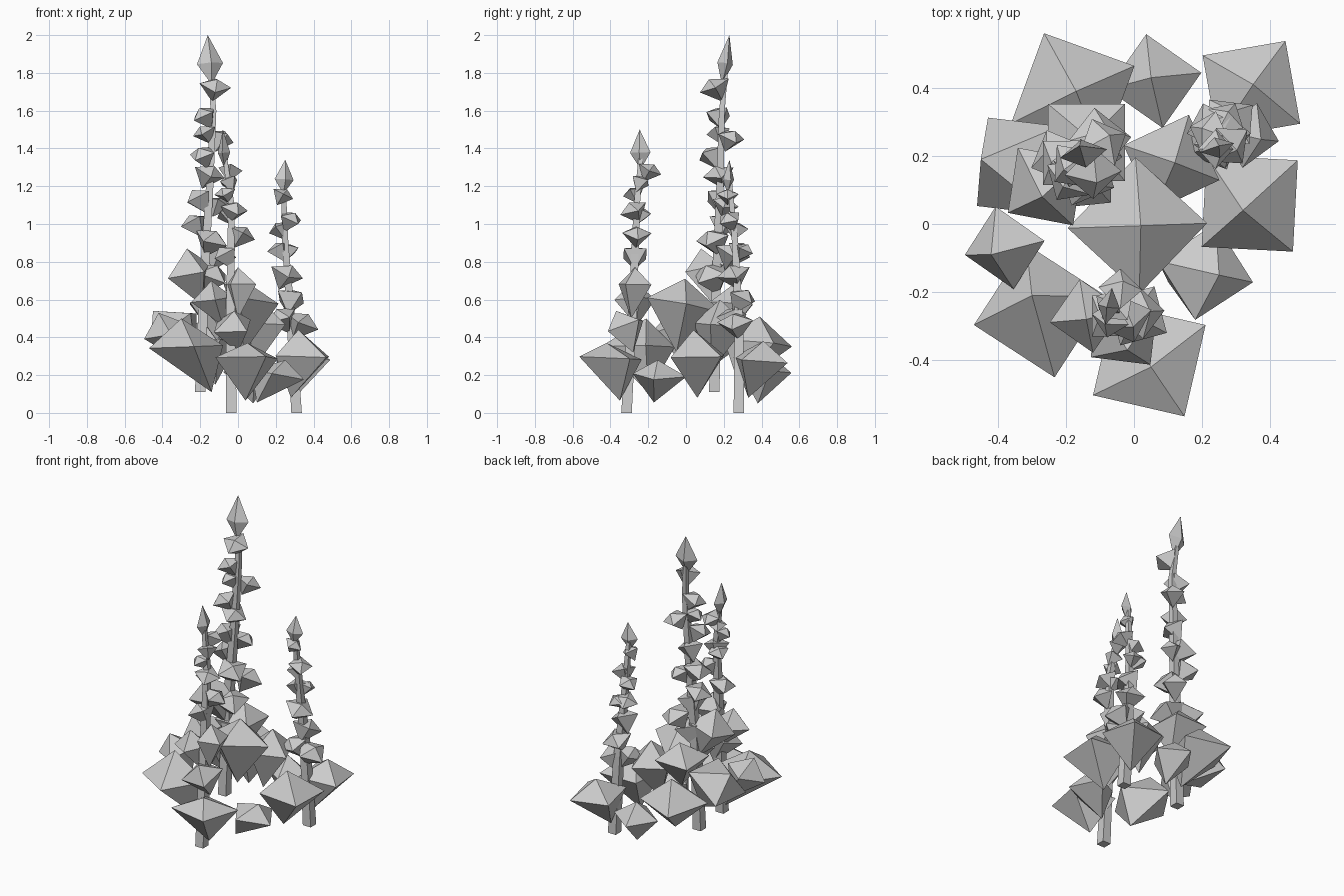
import bpy, bmesh, math
from mathutils import Vector as V


def finish(bm, name):
    bmesh.ops.recalc_face_normals(bm, faces=bm.faces)
    me = bpy.data.meshes.new(name)
    bm.to_mesh(me)
    bm.free()
    bpy.context.collection.objects.link(bpy.data.objects.new(name, me))


def crystal(bm, low, mid, high, r, deg, tilt=0.3, flat=1):
    """Four-sided double pyramid; its square rim sits at mid, tilted towards the axis."""
    low, mid, high = V(low), V(mid), V(high)
    axis = V((0, 0, 1)).lerp((high - low).normalized(), tilt).normalized()
    d = V((math.cos(math.radians(deg)), math.sin(math.radians(deg)), 0))
    u = (d - axis * d.dot(axis)).normalized()
    w = axis.cross(u) * flat
    ring = [bm.verts.new(mid + k * r) for k in (u, w, -u, -w)]
    a, b = bm.verts.new(low), bm.verts.new(high)
    for i in range(4):
        p, q = ring[i], ring[(i + 1) % 4]
        bm.faces.new((p, q, b))
        bm.faces.new((q, p, a))


def stem(name, pts, r0, r1):
    """Square tapered stalk along a path."""
    bm = bmesh.new()
    rings = []
    for i, p in enumerate(pts):
        r = r0 + (r1 - r0) * i / (len(pts) - 1)
        rings.append([bm.verts.new((p[0] + sx * r, p[1] + sy * r, p[2]))
                      for sx, sy in ((-1, -1), (1, -1), (1, 1), (-1, 1))])
    for a, b in zip(rings, rings[1:]):
        for i in range(4):
            j = (i + 1) % 4
            bm.faces.new((a[i], a[j], b[j], b[i]))
    bm.faces.new(rings[0][::-1])
    bm.faces.new(rings[-1])
    finish(bm, name)


def stem_at(pts, z):
    for a, b in zip(pts, pts[1:]):
        if z <= b[2]:
            break
    return V(a).lerp(V(b), (z - a[2]) / (b[2] - a[2]))


def spike(name, pts, tip, buds):
    """Stalk with a flattened end bud and buds leaning away from it."""
    stem(name + "_stem", pts, 0.028, 0.011)
    bm = bmesh.new()
    low, high, r, deg = tip
    crystal(bm, low, V(low).lerp(V(high), 0.42), high, r, deg, 1, 0.6)
    for i, (x, y, z, s) in enumerate(buds):
        c = V((x, y, z))
        out = c - stem_at(pts, z)
        out.z = 0
        if out.length < 0.02:
            out = V((math.cos(i * 2.4), math.sin(i * 2.4), 0)) * 0.02
        d = (out.normalized() * 0.55 + V((0, 0, 0.83))).normalized()
        crystal(bm, c - d * s * 1.35, c + V((0, 0, s * 0.2)), c + d * s * 0.85,
                s * 1.3, i * 37, 0.8)
    finish(bm, name + "_buds")


# Flower spikes: path, end bud, buds (x, y, z, size)
spike("tall_spike",
      [(-.20, .15, .11), (-.18, .16, .7), (-.15, .18, 1.2), (-.13, .19, 1.6), (-.145, .21, 1.8)],
      ((-.14, .19, 1.74), (-.16, .23, 2.0), .07, 10),
      [(-.12, .15, 1.72, .065), (-.18, .17, 1.57, .06), (-.18, .17, 1.48, .05),
       (-.09, .24, 1.45, .06), (-.19, .13, 1.36, .06),
       (-.15, .17, 1.26, .065), (-.21, .18, 1.13, .07), (-.10, .21, 1.10, .055),
       (-.23, .20, 1.00, .065), (-.14, .14, .91, .075), (-.10, .25, .84, .075),
       (-.14, .13, .72, .085)])
spike("front_spike",
      [(-.035, -.315, 0), (-.04, -.28, .6), (-.035, -.26, 1.1), (-.07, -.24, 1.36)],
      ((-.07, -.24, 1.29), (-.08, -.245, 1.5), .055, 80),
      [(-.04, -.19, 1.28, .05), (-.05, -.24, 1.22, .045), (-.07, -.28, 1.16, .045),
       (-.02, -.28, 1.07, .06), (-.06, -.24, 1.05, .05), (.02, -.26, .94, .06),
       (-.07, -.27, .83, .065)])
spike("right_spike",
      [(.31, .28, 0), (.28, .28, .5), (.25, .26, .9), (.24, .23, 1.25)],
      ((.24, .22, 1.16), (.25, .23, 1.34), .052, 15),
      [(.24, .22, 1.15, .045), (.28, .23, 1.02, .055), (.22, .27, .97, .05),
       (.22, .29, .86, .055), (.27, .31, .86, .045), (.26, .25, .73, .07),
       (.28, .30, .60, .07), (.34, .26, .47, .075), (.23, .24, .50, .07)])

# Leaves: lower point, rim centre, upper point, radius, corner direction, tilt
low_leaves = [
    ((-.12, .28, .15), (-.18, .38, .37), (-.17, .39, .51), .20, 115),
    ((.08, .38, .05), (.06, .42, .22), (.05, .43, .32), .14, 100),
    ((.30, .33, .08), (.345, .395, .28), (.35, .41, .38), .175, 55),
    ((.28, .06, .08), (.34, .06, .30), (.32, .04, .44), .19, 42),
    ((.10, -.17, .055), (.21, -.14, .20), (.25, -.15, .28), .145, -12),
    ((.04, -.35, .065), (.045, -.40, .29), (.05, -.42, .37), .195, 32, -.2),
    ((-.14, -.20, .11), (-.275, -.255, .35), (-.30, -.21, .50), .20, 192, .1),
    ((-.31, -.02, .28), (-.38, -.07, .43), (-.42, -.09, .53), .125, -80, .7),
    ((-.22, .16, .26), (-.34, .17, .45), (-.45, .19, .54), .185, 212, .9),
]
high_leaves = [
    ((.03, -.05, .32), (.01, -.005, .57), (.02, -.005, .71), .205, 92, 1.7),
    ((-.19, .15, .57), (-.26, .11, .75), (-.27, .08, .87), .14, 125, .8),
    ((-.11, .20, .38), (-.14, .24, .58), (-.13, .25, .68), .16, 45),
    ((.08, .14, .23), (.11, .18, .47), (.12, .18, .60), .15, 70),
    ((-.08, -.26, .46), (-.14, -.27, .60), (-.14, -.28, .70), .11, 100, .5),
    ((.0, -.29, .50), (.01, -.27, .68), (.0, -.27, .77), .10, 60),
    ((.0, -.28, .32), (-.03, -.32, .46), (-.02, -.37, .54), .125, 40, .9),
]
for name, leaves in (("lower_leaves", low_leaves), ("upper_leaves", high_leaves)):
    bm = bmesh.new()
    for leaf in leaves:
        crystal(bm, *leaf)
    finish(bm, name)
